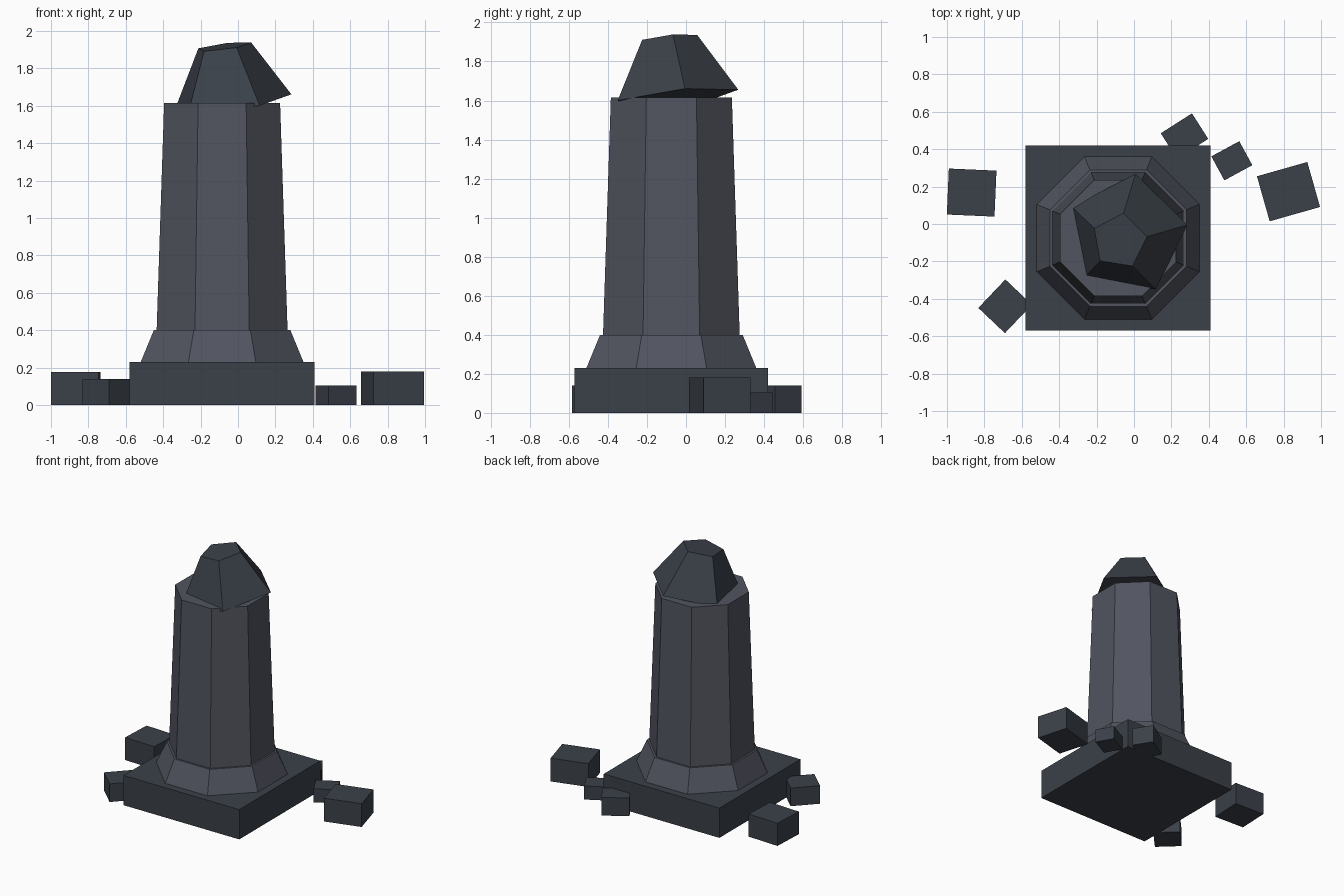
import bpy, bmesh
from math import radians, cos, sin, pi
from mathutils import Vector, Matrix

if "Cube" in bpy.data.objects:
    bpy.data.objects.remove(bpy.data.objects["Cube"])

CX, CY = -0.085, -0.075  # monument axis


def material(name, rgb):
    m = bpy.data.materials.new(name)
    m.diffuse_color = (*rgb, 1)
    m.use_nodes = True
    m.node_tree.nodes["Principled BSDF"].inputs["Base Color"].default_value = m.diffuse_color
    return m


dark = material("dark_stone", (0.043, 0.052, 0.066))
light = material("column_stone", (0.083, 0.090, 0.115))


def finish(name, bm, mat, matrix):
    bmesh.ops.recalc_face_normals(bm, faces=bm.faces)
    mesh = bpy.data.meshes.new(name)
    bm.to_mesh(mesh)
    bm.free()
    mesh.materials.append(mat)
    ob = bpy.data.objects.new(name, mesh)
    ob.matrix_world = matrix
    bpy.context.collection.objects.link(ob)
    return ob


def frustum(name, sides, r0, r1, h, start, mat, matrix):
    """Tapered prism rising from the local origin; radii go to the corners."""
    bm = bmesh.new()
    angles = [start + 2 * pi * i / sides for i in range(sides)]
    low, top = [[bm.verts.new((r * cos(a), r * sin(a), z)) for a in angles]
                for r, z in ((r0, 0), (r1, h))]
    bm.faces.new(low[::-1])
    bm.faces.new(top)
    for i in range(sides):
        j = (i + 1) % sides
        bm.faces.new((low[i], low[j], top[j], top[i]))
    return finish(name, bm, mat, matrix)


def block(name, x, y, sx, sy, h, angle, mat):
    bm = bmesh.new()
    bmesh.ops.create_cube(bm, size=1, matrix=Matrix.Translation((0, 0, h / 2))
                          @ Matrix.Diagonal((sx, sy, h, 1)))
    return finish(name, bm, mat, Matrix.Translation((x, y, 0))
                  @ Matrix.Rotation(radians(angle), 4, 'Z'))


# Square base slab
block("base_slab", CX, CY, 0.99, 0.99, 0.23, 0, dark)

# Octagonal plinth and shaft (flat sides to the front; apothem to corner radius)
k = 1 / cos(pi / 8)
for name, a0, a1, z0, z1 in (("plinth", 0.435, 0.365, 0.23, 0.40),
                             ("column_shaft", 0.35, 0.31, 0.40, 1.615)):
    frustum(name, 8, a0 * k, a1 * k, z1 - z0, pi / 8, light,
            Matrix.Translation((CX, CY, z0)))

# Broken, tilted five-sided cap
tilt = Vector((0, 0, 1)).rotation_difference(Vector((-0.13, -0.112, 1)))
frustum("broken_cap", 5, 0.331, 0.151, 0.308, radians(9.5), dark,
        Matrix.Translation((-0.038, -0.057, 1.613)) @ tilt.to_matrix().to_4x4())

# Loose rubble around the base: x, y, width, depth, height, turn
rubble = ((-0.868, 0.168, 0.255, 0.246, 0.175, -2.5),
          (-0.689, -0.440, 0.210, 0.196, 0.14, 46.5),
          (0.270, 0.470, 0.198, 0.162, 0.14, 32.5),
          (0.523, 0.338, 0.170, 0.146, 0.105, 28.5),
          (0.826, 0.173, 0.280, 0.250, 0.18, 15.8))
for i, spec in enumerate(rubble):
    block(f"rubble_block_{i + 1}", *spec, dark)
